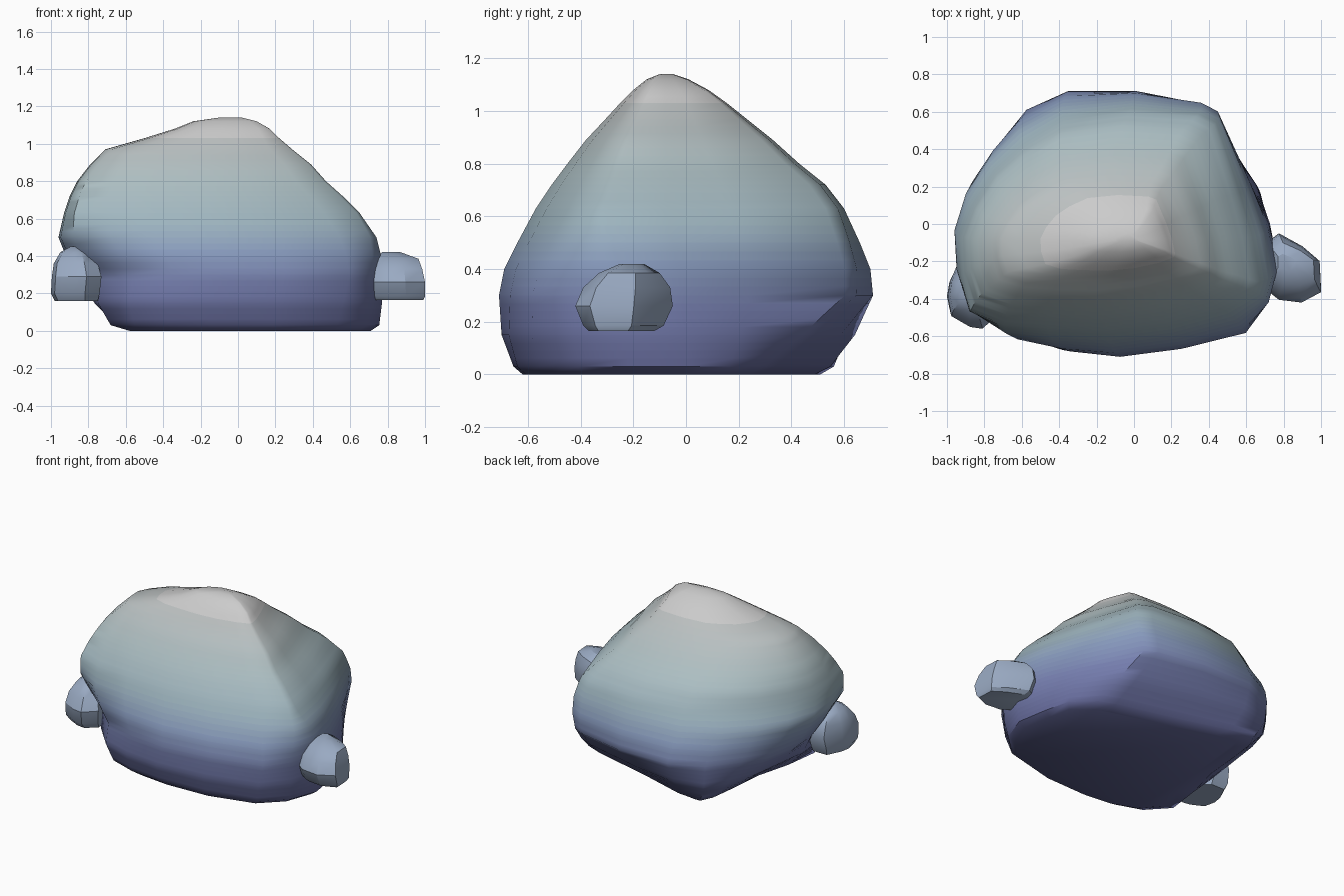
import bpy, bmesh, math

if "Cube" in bpy.data.objects:
    bpy.data.objects.remove(bpy.data.objects["Cube"])


def height_color(z):
    # indigo at the foot, blue-teal in the middle, grey at the crown
    stops = [(0.0, (0.12, 0.13, 0.30)), (0.25, (0.18, 0.21, 0.43)), (0.42, (0.24, 0.32, 0.50)),
             (0.58, (0.34, 0.46, 0.52)), (0.8, (0.42, 0.52, 0.54)), (1.15, (0.55, 0.53, 0.52))]
    for (z0, a), (z1, b) in zip(stops, stops[1:]):
        if z <= z1:
            t = (z - z0) / (z1 - z0)
            return tuple(p + (q - p) * t for p, q in zip(a, b)) + (1,)
    return stops[-1][1] + (1,)


def outline_at(z, keys):
    """Blend between outlines keyed by height."""
    for (z0, a), (z1, b) in zip(keys, keys[1:]):
        if z <= z1:
            t = (z - z0) / (z1 - z0)
            return [(p[0] + (q[0] - p[0]) * t, p[1] + (q[1] - p[1]) * t) for p, q in zip(a, b)]
    return keys[-1][1]


def stack_rock(name, levels, keys, angle, tint=None):
    """Loft rings; each level is (z, x0, x1, y0, y1) that the outline is fitted into."""
    bm = bmesh.new()
    me = bpy.data.meshes.new(name)
    # extra rings between the given levels soften the colour gradient
    fine = [levels[0]]
    for a, b in zip(levels, levels[1:]):
        parts = 1 if tint else max(1, round((b[0] - a[0]) / 0.03))
        fine += [tuple(p + (q - p) * k / parts for p, q in zip(a, b)) for k in range(1, parts + 1)]
    rings = []
    for z, x0, x1, y0, y1 in fine:
        rings.append([bm.verts.new(((x0 + x1) / 2 + (x1 - x0) / 2 * u, (y0 + y1) / 2 + (y1 - y0) / 2 * v, z))
                      for u, v in outline_at(z, keys)])
    bm.faces.new(rings[0][::-1])
    top = bm.faces.new(rings[-1])
    top.material_index = len(fine) - 2
    n = len(rings[0])
    for i, (lo, hi) in enumerate(zip(rings, rings[1:])):
        mat = bpy.data.materials.new(f"{name}_band_{i}")
        mat.diffuse_color = tint or height_color((fine[i][0] + fine[i + 1][0]) / 2)
        mat.use_nodes = True
        mat.node_tree.nodes["Principled BSDF"].inputs["Base Color"].default_value = mat.diffuse_color
        me.materials.append(mat)
        for k in range(n):
            f = bm.faces.new((lo[k], lo[(k + 1) % n], hi[(k + 1) % n], hi[k]))
            f.material_index = i
    bmesh.ops.recalc_face_normals(bm, faces=bm.faces)
    bm.to_mesh(me)
    bm.free()
    ob = bpy.data.objects.new(name, me)
    bpy.context.collection.objects.link(ob)
    bpy.ops.object.select_all(action='DESELECT')
    ob.select_set(True)
    bpy.context.view_layer.objects.active = ob
    bpy.ops.object.shade_smooth_by_angle(angle=math.radians(angle))
    return ob


# Boulder: squarish sole, rounded waist, wedge-like crown
sole = [(1, -.29), (.95, .07), (.9, .34), (.71, .52), (.56, .59), (-.11, .8), (-.51, .96), (-.75, 1),
        (-.79, .88), (-.81, .6), (-.84, .16), (-.94, -.25), (-1, -.64), (-.83, -.86), (-.59, -.96),
        (-.27, -1), (.2, -.98), (.68, -.84), (.9, -.6)]
waist = [(1, -.28), (.94, 0), (.81, .34), (.58, .85), (.48, .91), (.08, 1), (-.37, 1), (-.64, .86),
         (-.82, .6), (-.94, .4), (-1, .07), (-.98, -.21), (-.87, -.56), (-.62, -.87), (-.35, -.96),
         (-.03, -1), (.37, -.94), (.79, -.82), (.93, -.6)]
crown = [(1, -.55), (.95, -.15), (.87, .25), (.72, .88), (.6, .96), (.15, 1), (-.3, .92), (-.57, .7),
         (-.77, .46), (-.92, .14), (-1, -.15), (-.99, -.5), (-.93, -.82), (-.7, -.95), (-.4, -.98),
         (0, -1), (.4, -.93), (.76, -.79), (.98, -.64)]
boulder_levels = [(0, -.58, .71, -.62, .51), (.03, -.69, .755, -.655, .57), (.15, -.80, .77, -.70, .655),
                  (.3, -.87, .77, -.71, .71), (.4, -.92, .765, -.69, .70), (.5, -.96, .74, -.64, .66),
                  (.63, -.93, .65, -.57, .60), (.72, -.90, .56, -.51, .53), (.8, -.86, .47, -.45, .43),
                  (.89, -.79, .39, -.38, .33), (.97, -.71, .29, -.305, .23), (1.03, -.50, .22, -.25, .155),
                  (1.08, -.34, .17, -.20, .085), (1.12, -.24, .10, -.15, .01), (1.14, -.10, .02, -.10, -.05)]
stack_rock("boulder", boulder_levels, [(0, sole), (.3, waist), (.62, crown)], 45)

# Two small side stones with flat undersides
stone_blue = (0.32, 0.40, 0.54, 1)
right_outline = [(1, -.7), (.95, .2), (.35, .62), (-.5, 1), (-1, .7), (-1, -.6), (-.5, -.92), (.3, -1)]
stack_rock("right_stone", [(.165, .73, .99, -.37, -.12), (.185, .71, 1.0, -.39, -.085),
                           (.26, .70, 1.0, -.42, -.05), (.33, .71, .985, -.39, -.06),
                           (.385, .74, .965, -.33, -.10), (.42, .77, .87, -.25, -.16)],
           [(0, right_outline)], 30, stone_blue)
left_outline = [(1, -.6), (1, .5), (.4, 1), (-.5, 1), (-.9, .35), (-1, -.1), (-.85, -.65), (-.1, -.95), (.4, -1)]
stack_rock("left_stone", [(.16, -.98, -.75, -.51, -.22), (.2, -1.0, -.74, -.54, -.20),
                          (.29, -.995, -.73, -.56, -.18), (.36, -.985, -.75, -.52, -.20),
                          (.42, -.95, -.79, -.46, -.25), (.45, -.90, -.84, -.40, -.32)],
           [(0, left_outline)], 30, stone_blue)
